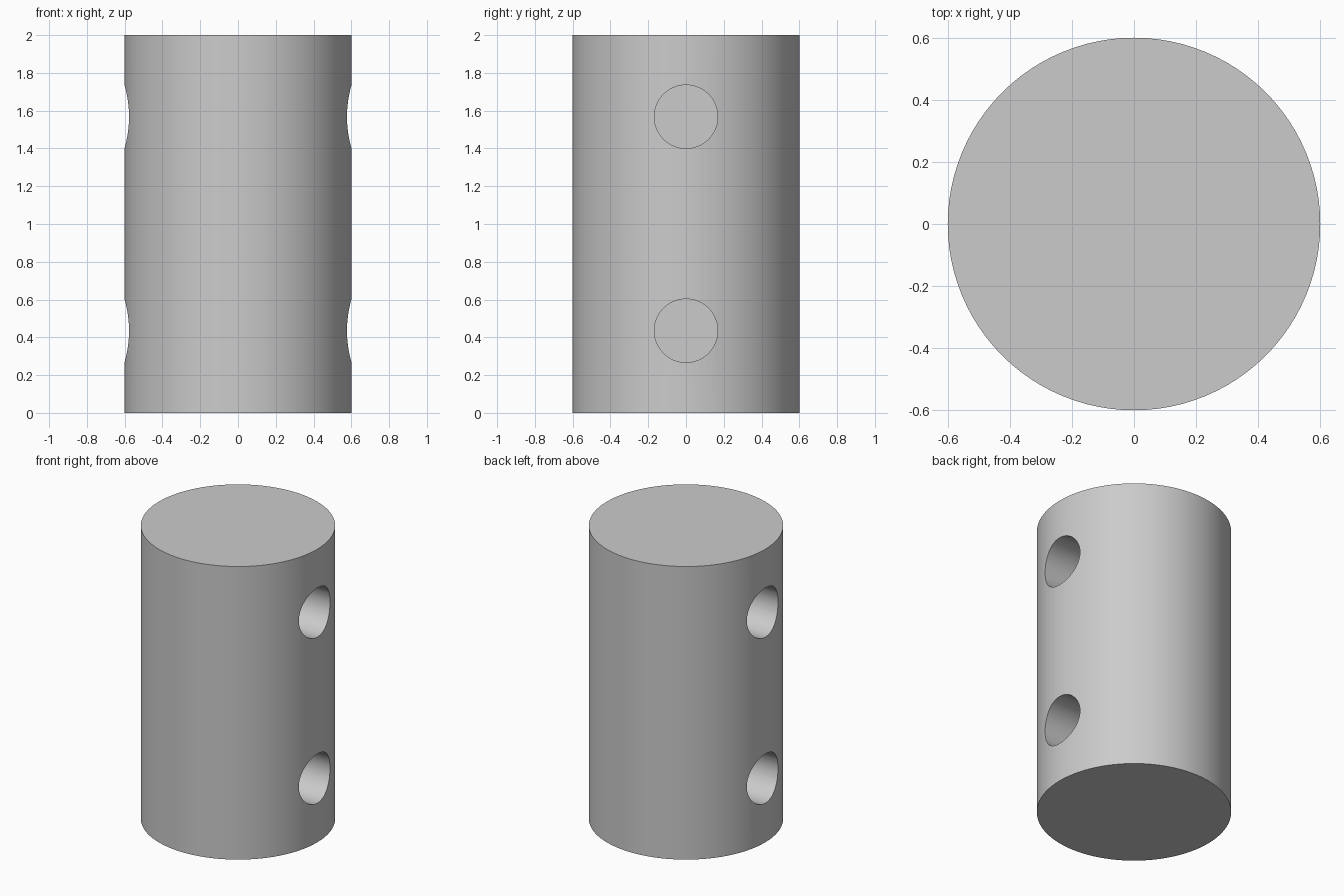
import bpy
from math import pi, radians

RADIUS, HEIGHT = 0.601, 2.0
HOLE_RADIUS, HOLE_DEPTH = 0.168, 0.4

cube = bpy.data.objects.get("Cube")
if cube:
    bpy.data.objects.remove(cube, do_unlink=True)

# Plain grey finish
grey = bpy.data.materials.new("plain grey")
grey.use_nodes = True
colour = (0.6, 0.6, 0.6, 1)
grey.diffuse_color = colour
grey.node_tree.nodes["Principled BSDF"].inputs["Base Color"].default_value = colour


def cylinder(name, radius, depth, location, rotation=(0, 0, 0), sides=96):
    bpy.ops.mesh.primitive_cylinder_add(vertices=sides, radius=radius, depth=depth,
                                        location=location, rotation=rotation)
    obj = bpy.context.object
    obj.name = name
    obj.data.materials.append(grey)
    return obj


# Solid round body
body = cylinder("cylinder_body", RADIUS, HEIGHT, (0, 0, HEIGHT / 2))

# Blind flat-bottomed holes, a pair on each side
for side, label in ((1, "left"), (-1, "right")):
    for z, level in ((1.568, "upper"), (0.435, "lower")):
        length = HOLE_DEPTH + 0.2
        x = side * (RADIUS - HOLE_DEPTH + length / 2)
        cutter = cylinder(f"{label}_{level}_hole_cutter", HOLE_RADIUS, length,
                          (x, 0, z), (0, pi / 2, 0), 64)
        cut = body.modifiers.new(f"{label} {level} hole", "BOOLEAN")
        cut.operation = "DIFFERENCE"
        cut.solver = "EXACT"
        cut.object = cutter
        bpy.ops.object.select_all(action="DESELECT")
        body.select_set(True)
        bpy.context.view_layer.objects.active = body
        bpy.ops.object.modifier_apply(modifier=cut.name)
        bpy.data.objects.remove(cutter, do_unlink=True)

# Smooth walls with crisp rims
bpy.ops.object.shade_smooth_by_angle(angle=radians(30))
